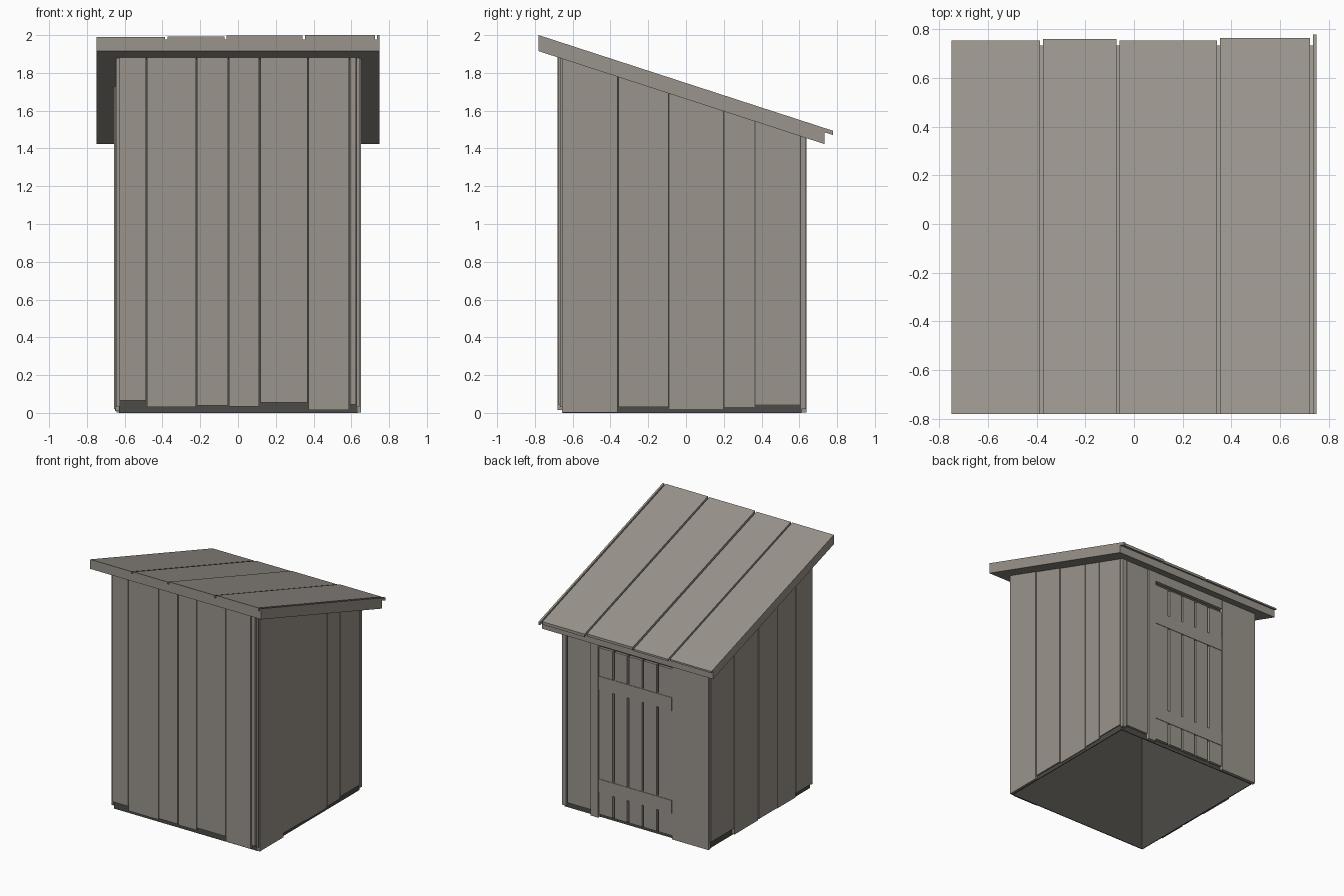
import bpy

cube = bpy.data.objects.get("Cube")
if cube:
    bpy.data.objects.remove(cube, do_unlink=True)


def material(name, rgb):
    mat = bpy.data.materials.new(name)
    mat.use_nodes = True
    color = (*rgb, 1)
    mat.diffuse_color = color
    bsdf = mat.node_tree.nodes["Principled BSDF"]
    bsdf.inputs["Base Color"].default_value = color
    bsdf.inputs["Roughness"].default_value = 0.9
    return mat


wood = material("weathered grey wood", (0.322, 0.296, 0.26))
dark = material("dark inner frame", (0.072, 0.07, 0.061))

ROOF_FRONT, SLOPE, ROOF_UNDER = -0.78, 0.325, 1.915


def pitch(height):
    """Line falling to the back, at the given height over the front edge."""
    return lambda y: height - SLOPE * (y - ROOF_FRONT)


under = pitch(ROOF_UNDER)


def block(name, x, y, low, high, mat=wood):
    """Box whose bottom and top are a flat height or a sloping line."""
    def level(h, v):
        return h(v) if callable(h) else h
    verts = [(u, v, level(h, v)) for h in (low, high) for v in y for u in x]
    faces = [(0, 2, 3, 1), (4, 5, 7, 6), (0, 1, 5, 4),
             (2, 6, 7, 3), (0, 4, 6, 2), (1, 3, 7, 5)]
    mesh = bpy.data.meshes.new(name)
    mesh.from_pydata(verts, [], faces)
    mesh.materials.append(mat)
    obj = bpy.data.objects.new(name, mesh)
    bpy.context.collection.objects.link(obj)
    return obj


GAP = 0.003


def wall(name, planks, axis, inner):
    """Row of planks given as (start, end, bottom, outer face)."""
    for a, b, bottom, outer in planks:
        run = (a + GAP, b - GAP)
        depth = sorted((inner, outer))
        x, y = (run, depth) if axis == "x" else (depth, run)
        block(name, x, y, bottom, under)


# Hollow dark frame, open at the bottom, that shows through the seams
LEFT, RIGHT, FRONT, BACK, THICK = 0.635, -0.63, -0.655, 0.612, 0.006
block("inner_frame_front", (RIGHT, LEFT), (FRONT, FRONT + THICK), 0, under, dark)
block("inner_frame_back", (RIGHT, LEFT), (BACK - THICK, BACK), 0, under, dark)
for name, x in (("inner_frame_left", (LEFT - THICK, LEFT)),
                ("inner_frame_right", (RIGHT, RIGHT + THICK))):
    block(name, x, (FRONT + THICK, BACK - THICK), 0, under, dark)

# Plank walls
wall("front_plank", [(-0.63, -0.485, 0.065, -0.68), (-0.485, -0.22, 0.03, -0.68),
                     (-0.22, -0.05, 0.04, -0.68), (-0.05, 0.115, 0.035, -0.68),
                     (0.115, 0.37, 0.055, -0.68), (0.37, 0.59, 0.015, -0.68),
                     (0.59, 0.628, 0.045, -0.677)], "x", -0.65)
wall("left_plank", [(-0.66, -0.36, 0.003, 0.652), (-0.36, -0.09, 0.03, 0.647),
                    (-0.09, 0.20, 0.02, 0.642), (0.20, 0.365, 0.03, 0.642),
                    (0.365, 0.607, 0.045, 0.642)], "y", 0.632)
wall("right_plank", [(-0.66, -0.45, 0.04, -0.648), (-0.45, -0.21, 0.01, -0.649),
                     (-0.21, 0.025, 0.02, -0.657), (0.025, 0.325, 0.01, -0.652),
                     (0.325, 0.62, 0.06, -0.65)], "y", -0.625)
wall("back_plank", [(0.605, 0.645, 0.02, 0.635), (0.395, 0.60, 0.045, 0.63),
                    (0.32, 0.395, 0.003, 0.639), (-0.645, -0.32, 0.003, 0.636)],
     "x", 0.608)

# Corner trims at the front
for side in (-1, 1):
    block("corner_trim", sorted((side * 0.628, side * 0.642)),
          (-0.668, -0.65), 0.03, under)

# Back door: five boards, two crossbars and a header
DOOR_EDGE, COUNT, SLIT = 0.32, 5, 0.008
board = 2 * DOOR_EDGE / COUNT
for i in range(COUNT):
    start = -DOOR_EDGE + i * board
    block("door_board",
          (start + (SLIT if i else 0),
           start + board - (SLIT if i < COUNT - 1 else 0)),
          (0.608, 0.633), 0.03, 1.35)
for low, high in ((0.205, 0.31), (1.02, 1.125)):
    block("door_crossbar", (-DOOR_EDGE, DOOR_EDGE), (0.608, 0.637), low, high)
block("door_header", (-DOOR_EDGE, DOOR_EDGE), (0.608, 0.636), 1.38, under)

# Sloping roof slab with overhanging boards
ROOF_DECK = pitch(1.977)
block("roof_slab", (-0.75, 0.75), (ROOF_FRONT, 0.733), under, ROOF_DECK)
for a, b, end, top in [(-0.75, -0.386, 0.753, 1.99), (-0.374, -0.072, 0.76, 1.992),
                       (-0.06, 0.342, 0.753, 1.997), (0.354, 0.724, 0.765, 2.0),
                       (0.735, 0.75, 0.778, 2.0)]:
    block("roof_board", (a, b), (ROOF_FRONT, end), ROOF_DECK, pitch(top))
